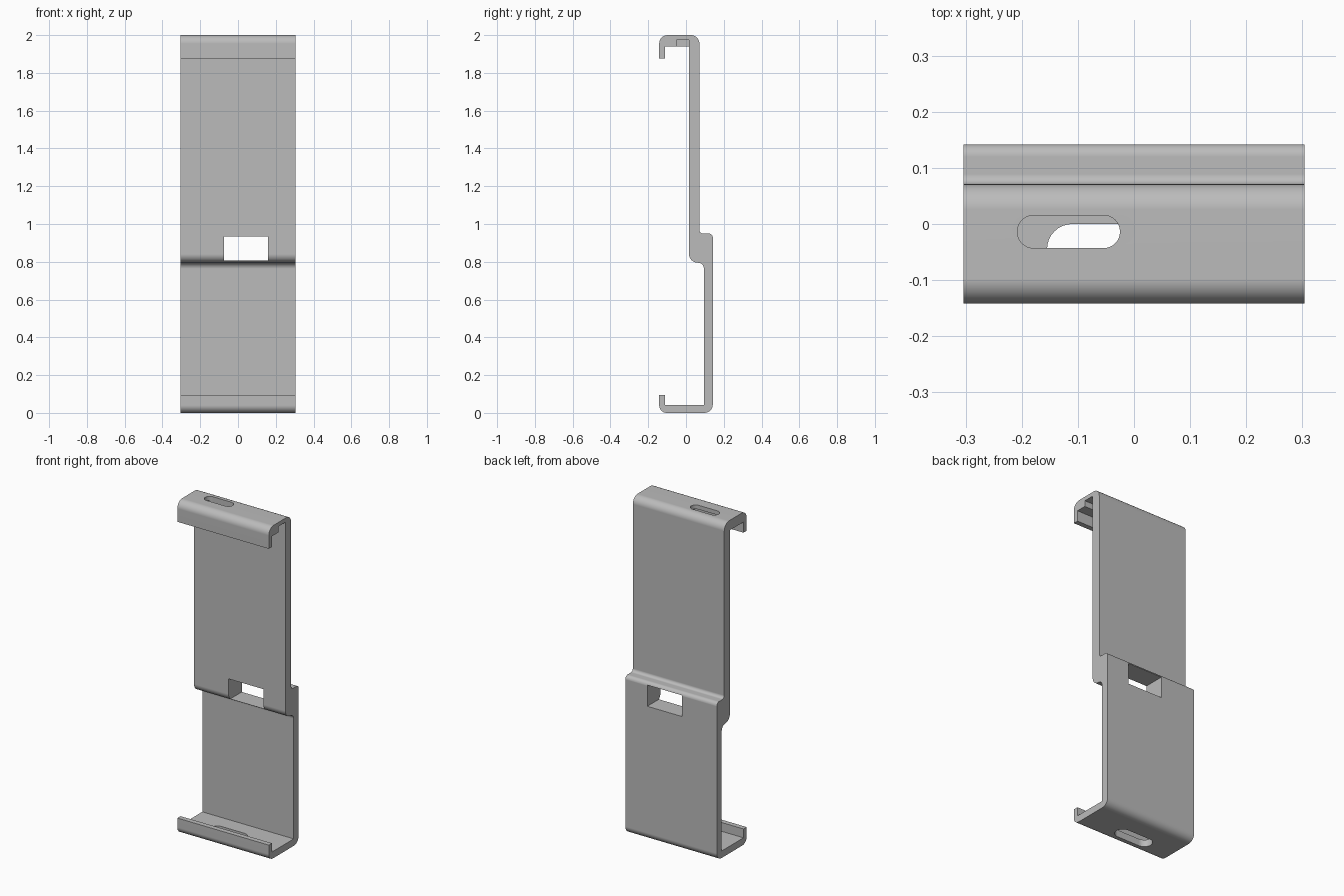
import bpy, bmesh, math
from mathutils import Vector

cube = bpy.data.objects.get("Cube")
if cube:
    bpy.data.objects.remove(cube, do_unlink=True)

HALF_WIDTH = 0.304

grey = bpy.data.materials.new("plain grey")
grey.use_nodes = True
colour = (0.5, 0.5, 0.5, 1)
grey.diffuse_color = colour
grey.node_tree.nodes["Principled BSDF"].inputs["Base Color"].default_value = colour


def rounded(corners, steps=8):
    """Outline from (u, v, radius) right-angle corners."""
    outline = []
    count = len(corners)
    for i, (u, v, r) in enumerate(corners):
        p = Vector((u, v))
        if r == 0:
            outline.append(p)
            continue
        a = (Vector(corners[i - 1][:2]) - p).normalized()
        b = (Vector(corners[(i + 1) % count][:2]) - p).normalized()
        centre = p + r * (a + b)
        for k in range(steps + 1):
            t = math.pi / 2 * k / steps
            outline.append(centre - r * (b * math.cos(t) + a * math.sin(t)))
    return outline


def prism(name, outline, axis, low, high):
    """Extrude an outline along x (outline in y, z) or z (outline in x, y)."""
    bm = bmesh.new()
    place = (lambda p: (low, p.x, p.y)) if axis == "x" else (lambda p: (p.x, p.y, low))
    face = bm.faces.new([bm.verts.new(place(p)) for p in outline])
    top = bmesh.ops.extrude_face_region(bm, geom=[face])["geom"]
    depth = high - low
    shift = (depth, 0, 0) if axis == "x" else (0, 0, depth)
    bmesh.ops.translate(bm, vec=shift,
                        verts=[g for g in top if isinstance(g, bmesh.types.BMVert)])
    bmesh.ops.recalc_face_normals(bm, faces=bm.faces)
    mesh = bpy.data.meshes.new(name)
    bm.to_mesh(mesh)
    bm.free()
    mesh.materials.append(grey)
    obj = bpy.data.objects.new(name, mesh)
    bpy.context.collection.objects.link(obj)
    return obj


def box_outline(u0, u1, v0, v1, r=0):
    return rounded([(u0, v0, r), (u1, v0, r), (u1, v1, r), (u0, v1, r)])


def slot_outline(u0, u1, v0, v1):
    return box_outline(u0, u1, v0, v1, (v1 - v0) * 0.499)


# Side profile: top hook, upper plate, step, lower plate, bottom hook
profile = rounded([
    (-0.142, 1.876, 0), (-0.142, 2, 0.045), (0.071, 2, 0.045),
    (0.071, 0.95, 0.018), (0.142, 0.95, 0.022),
    (0.142, 0, 0.045), (-0.142, 0, 0.04), (-0.142, 0.095, 0),
    (-0.112, 0.095, 0), (-0.112, 0.042, 0), (0.095, 0.042, 0),
    (0.095, 0.795, 0.032), (0.016, 0.795, 0.046),
    (0.016, 1.94, 0), (-0.112, 1.94, 0), (-0.112, 1.876, 0),
])
bracket = prism("bracket_body", profile, "x", -HALF_WIDTH, HALF_WIDTH)

# Openings: window, top slot, bottom slot, channel under the top plate
cutters = [
    prism("window_cutter", box_outline(-0.1, 0.3, 0.806, 0.933), "x", -0.074, 0.158),
    prism("top_slot_cutter", slot_outline(-0.208, -0.025, -0.043, 0.0155), "z", 1.9, 2.1),
    prism("bottom_slot_cutter", slot_outline(-0.155, 0.085, -0.09, 0), "z", -0.1, 0.08),
    prism("channel_cutter", box_outline(-0.05, 0.016, 1.92, 1.975), "x", -0.215, 0.4),
]

bpy.ops.object.select_all(action="DESELECT")
bpy.context.view_layer.objects.active = bracket
bracket.select_set(True)
for cutter in cutters:
    cutter.hide_render = True
    cut = bracket.modifiers.new(cutter.name, "BOOLEAN")
    cut.operation = "DIFFERENCE"
    cut.solver = "EXACT"
    cut.object = cutter
    bpy.ops.object.modifier_apply(modifier=cut.name)
for cutter in cutters:
    bpy.data.objects.remove(cutter, do_unlink=True)

# Smooth bends with crisp edges and even flats
bpy.ops.object.shade_smooth_by_angle(angle=math.radians(30))
flats = bracket.modifiers.new("even_flats", "WEIGHTED_NORMAL")
flats.keep_sharp = True
